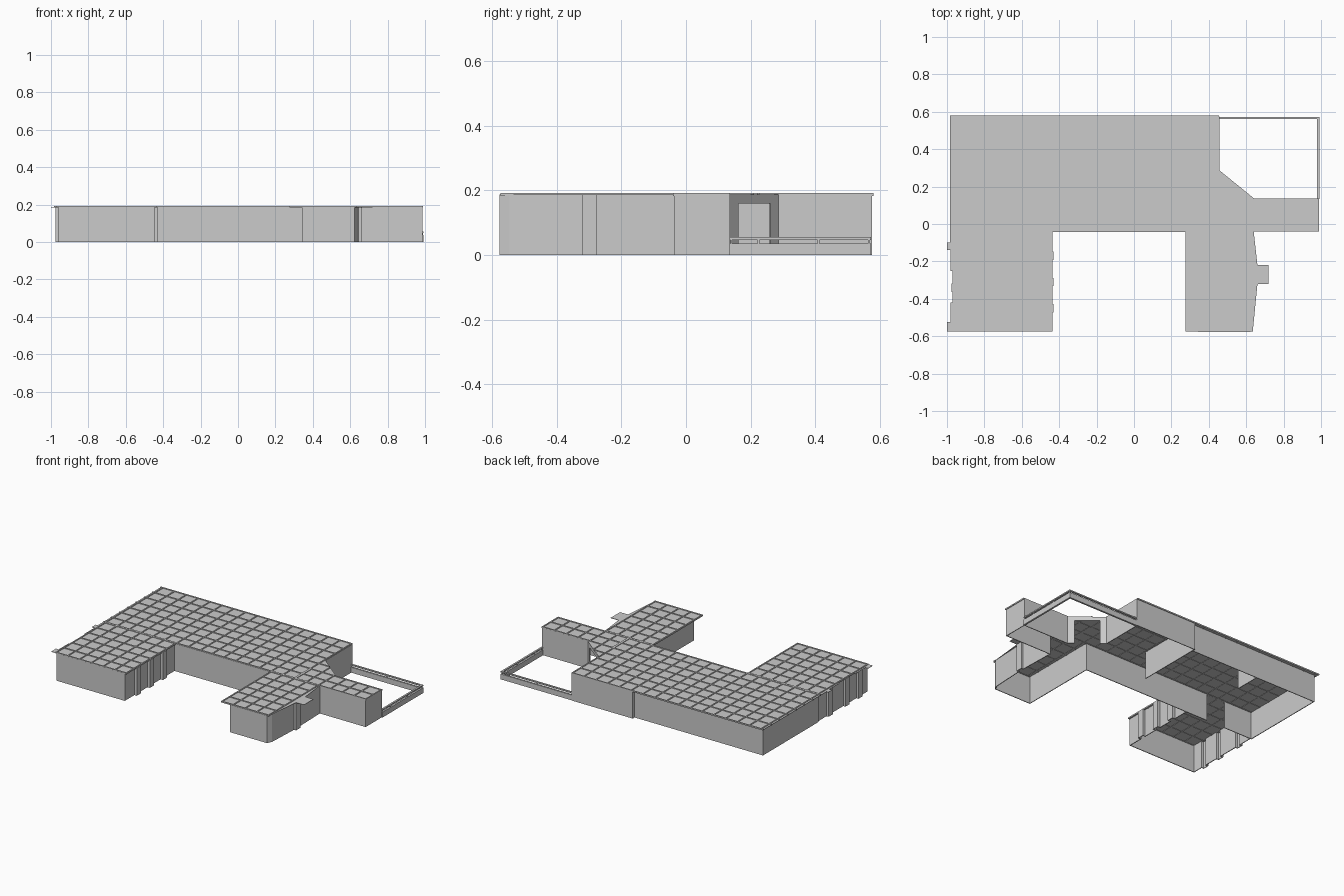
import bpy, bmesh
from mathutils import Vector

if "Cube" in bpy.data.objects:
    bpy.data.objects.remove(bpy.data.objects["Cube"])

TOP = 0.187      # wall height / underside of the grid
CELL = 0.0888    # ceiling tile size


def finish(name, bm):
    bmesh.ops.recalc_face_normals(bm, faces=bm.faces)
    me = bpy.data.meshes.new(name)
    bm.to_mesh(me)
    bm.free()
    ob = bpy.data.objects.new(name, me)
    bpy.context.collection.objects.link(ob)
    return ob


def wall(name, pts, z0=0.0, z1=TOP, thick=0.005):
    """Thin wall following a plan polyline."""
    bm = bmesh.new()
    low = [bm.verts.new((x, y, z0)) for x, y in pts]
    high = [bm.verts.new((x, y, z1)) for x, y in pts]
    for i in range(len(pts) - 1):
        bm.faces.new((low[i], low[i + 1], high[i + 1], high[i]))
    ob = finish(name, bm)
    mod = ob.modifiers.new("thickness", 'SOLIDIFY')
    mod.thickness = thick
    mod.offset = 0
    mod.use_even_offset = True
    return ob


def add_box(bm, x0, y0, z0, x1, y1, z1):
    vs = bmesh.ops.create_cube(bm, size=1)["verts"]
    for v in vs:
        v.co = Vector(((x0 + x1) / 2 + v.co.x * (x1 - x0),
                       (y0 + y1) / 2 + v.co.y * (y1 - y0),
                       (z0 + z1) / 2 + v.co.z * (z1 - z0)))


def slab(name, pts, z0, z1):
    bm = bmesh.new()
    face = bm.faces.new([bm.verts.new((x, y, z0)) for x, y in pts])
    ext = bmesh.ops.extrude_face_region(bm, geom=[face])
    for g in ext["geom"]:
        if isinstance(g, bmesh.types.BMVert):
            g.co.z = z1
    return finish(name, bm)


# ceiling tiles, one sheet following the plan
slab("ceiling_tiles", [
    (-0.985, 0.58), (-0.985, -0.10), (-1.0, -0.10), (-1.0, -0.14), (-0.98, -0.14),
    (-0.98, -0.25), (-0.97, -0.25), (-0.97, -0.42), (-0.98, -0.42), (-0.98, -0.525),
    (-1.0, -0.525), (-1.0, -0.575), (-0.435, -0.575), (-0.435, -0.04), (0.275, -0.04),
    (0.275, -0.575), (0.635, -0.575), (0.66, -0.32), (0.72, -0.32), (0.72, -0.22),
    (0.66, -0.22), (0.64, -0.04), (0.99, -0.04), (0.99, 0.135), (0.64, 0.135),
    (0.455, 0.285), (0.455, 0.58)], 0.185, 0.188)

# ceiling grid bars, laid over each wing
wings = [(-0.985, -0.04, 0.455, 0.58), (0.455, -0.04, 0.99, 0.135),
         (-0.97, -0.575, -0.435, -0.04), (0.275, -0.575, 0.635, -0.04)]
W = 0.004
bm = bmesh.new()
for x0, y0, x1, y1 in wings:
    for i in range(23):
        x = -0.968 + i * CELL
        if x0 - 0.01 < x < x1 + 0.01:
            x = min(max(x, x0 + W), x1 - W)
            add_box(bm, x - W, y0, 0.183, x + W, y1, 0.192)
    for j in range(14):
        y = 0.577 - j * CELL
        if y0 - 0.01 < y < y1 + 0.01:
            y = min(max(y, y0 + W), y1 - W)
            add_box(bm, x0, y - W, 0.183, x1, y + W, 0.192)
add_box(bm, 0.455, 0.22, 0.183, 0.53, 0.228, 0.192)
add_box(bm, 0.538, 0.135, 0.183, 0.546, 0.21, 0.192)
finish("ceiling_grid", bm)

# main hall: back wall with the shallow step, left wall, wall beside the terrace
wall("hall_outer_wall", [(0.455, 0.285), (0.455, 0.573), (0.0, 0.573), (0.0, 0.553),
                         (-0.965, 0.553), (-0.965, -0.04), (-0.75, -0.04)])
wall("hall_front_wall", [(-0.61, -0.04), (0.345, -0.04), (0.345, -0.575),
                         (0.62, -0.575), (0.635, -0.545), (0.645, -0.32),
                         (0.66, -0.32), (0.66, -0.28), (0.645, -0.28), (0.638, -0.035),
                         (0.983, -0.035), (0.983, 0.133), (0.64, 0.133)])
wall("partition_wall", [(0.0, 0.573), (0.0, 0.11)])
wall("partition_stub", [(-0.51, 0.553), (-0.51, 0.38)])

# left wing with shallow pilasters down both sides


def pilastered(x, out, centres):
    pts = []
    for c in centres:
        pts += [(x, c - 0.02), (x + out, c - 0.02), (x + out, c + 0.02), (x, c + 0.02)]
    return pts


right_side = pilastered(-0.45, 0.018, (-0.45, -0.31, -0.17))
left_side = pilastered(-0.957, -0.016, (-0.48, -0.34, -0.16))
wall("left_wing_wall", left_side[::-1] + [(-0.957, -0.573), (-0.45, -0.573)]
     + right_side + [(-0.45, -0.04)])
wall("left_wing_inner_end", [(-0.957, -0.14), (-0.957, -0.04)])

# diagonal doorway to the terrace
a, b = Vector((0.64, 0.135)), Vector((0.455, 0.285))
p, q = a.lerp(b, 0.17), a.lerp(b, 0.83)
wall("door_jamb_right", [a, p])
wall("door_jamb_left", [q, b])
wall("door_lintel", [p, q], 0.16, TOP)

# terrace: low wall, handrail and posts
edge = [(0.455, 0.567), (0.985, 0.567), (0.985, 0.135)]
wall("terrace_low_wall", edge, 0.0, 0.036, 0.012)
wall("terrace_handrail", edge, 0.047, 0.055, 0.012)
bm = bmesh.new()
for x, y in [(0.46, 0.567), (0.72, 0.567), (0.985, 0.567), (0.985, 0.41),
             (0.985, 0.225), (0.985, 0.14)]:
    add_box(bm, x - 0.003, y - 0.003, 0.03, x + 0.003, y + 0.003, 0.05)
finish("terrace_posts", bm)
